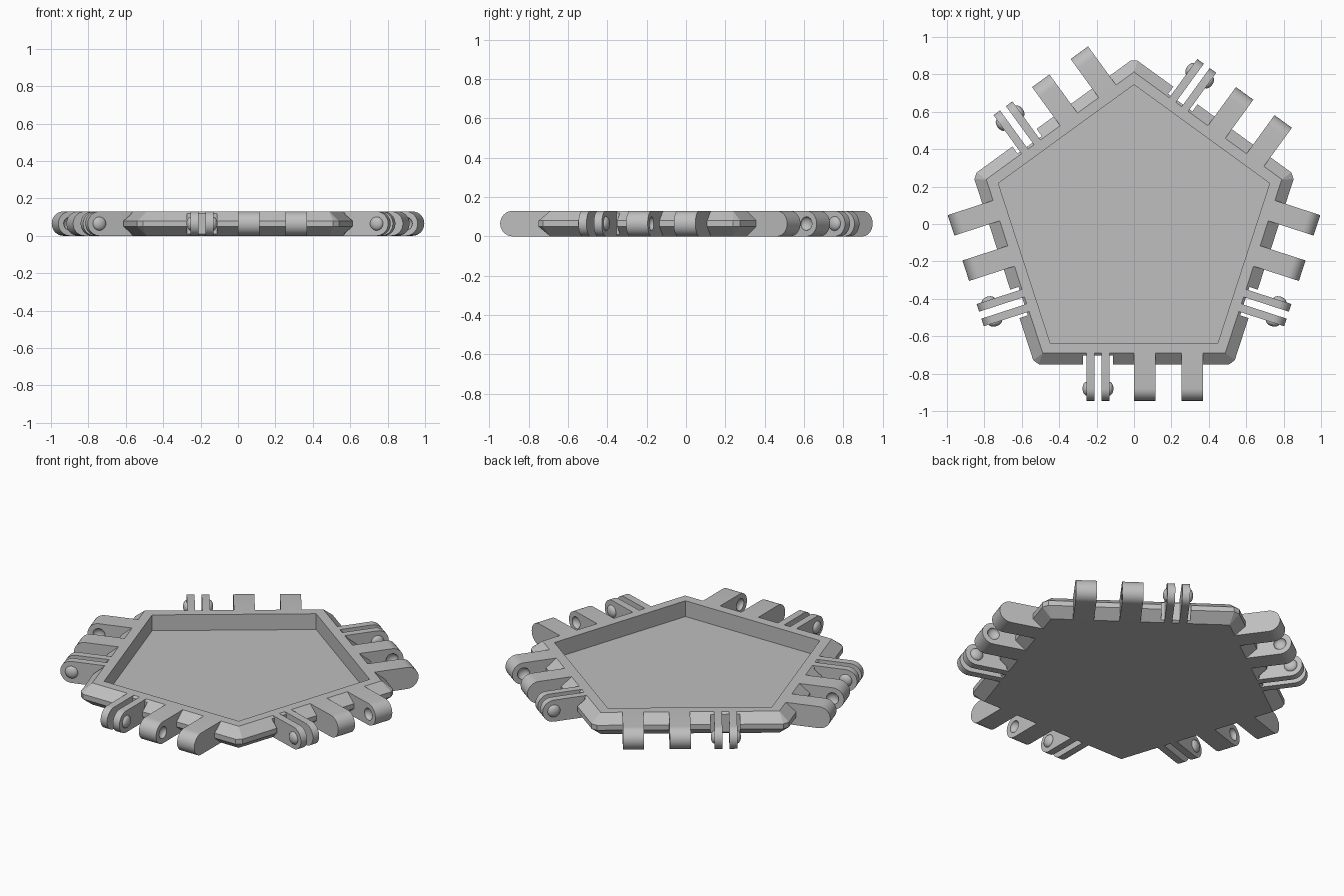
import bpy, bmesh, math
from mathutils import Matrix, Vector

if "Cube" in bpy.data.objects:
    bpy.data.objects.remove(bpy.data.objects["Cube"])

HEIGHT = 0.13
MID = HEIGHT / 2
CENTRE_Y = -0.018
INNER, RIM, RIDGE = 0.617, 0.672, 0.732   # distances from centre to side
PIVOT = 0.862                             # hinge axis distance

grey = bpy.data.materials.new("plain grey")
grey.use_nodes = True
colour = (0.52, 0.52, 0.52, 1)
grey.diffuse_color = colour
grey.node_tree.nodes["Principled BSDF"].inputs["Base Color"].default_value = colour


def finish(bm, name):
    bmesh.ops.recalc_face_normals(bm, faces=bm.faces)
    mesh = bpy.data.meshes.new(name)
    bm.to_mesh(mesh)
    bm.free()
    mesh.materials.append(grey)
    obj = bpy.data.objects.new(name, mesh)
    bpy.context.collection.objects.link(obj)
    return obj


def activate(obj):
    bpy.ops.object.select_all(action='DESELECT')
    obj.select_set(True)
    bpy.context.view_layer.objects.active = obj


def cut(obj, cutter):
    activate(obj)
    mod = obj.modifiers.new("cut", 'BOOLEAN')
    mod.operation, mod.solver, mod.object = 'DIFFERENCE', 'EXACT', cutter
    bpy.ops.object.modifier_apply(modifier=mod.name)
    bpy.data.objects.remove(cutter)


def smooth(obj):
    activate(obj)
    bpy.ops.object.shade_smooth_by_angle(angle=math.radians(35))


def side_matrix(index, mirrored):
    """Frame of one side: x runs along the side, -y points outwards."""
    m = Matrix.Translation((0, CENTRE_Y, 0)) @ Matrix.Rotation(math.radians(72 * index), 4, 'Z')
    return m @ Matrix.Diagonal((-1 if mirrored else 1, 1, 1, 1))


SIDES = [side_matrix(i, i > 1) for i in range(5)]


# Tray: stacked pentagon rings, with small flats on the ridge corners
def ring(bm, inradius, z, flat=0.0):
    radius = inradius / math.cos(math.pi / 5)
    half = radius * math.sin(math.pi / 5) - flat
    verts = []
    for i in range(5):
        m = side_matrix(i, False)
        for x in ((-half, half) if flat else (half,)):
            verts.append(bm.verts.new(m @ Vector((x, -inradius, z))))
    return verts


def pent_to_ridge(bm, pent, ridge):
    for i in range(5):
        a, b = ridge[2 * i], ridge[2 * i + 1]
        bm.faces.new((pent[i - 1], pent[i], b, a))
        bm.faces.new((pent[i], b, ridge[(2 * i + 2) % 10]))


def bridge(bm, a, b):
    for i in range(len(a)):
        bm.faces.new((a[i - 1], a[i], b[i], b[i - 1]))


bm = bmesh.new()
bottom = ring(bm, RIM, 0)
low = ring(bm, RIDGE, 0.05, 0.023)
high = ring(bm, RIDGE, 0.08, 0.023)
top = ring(bm, RIM, HEIGHT)
lip = ring(bm, INNER, HEIGHT)
floor = ring(bm, INNER, 0.035)
bm.faces.new(bottom)
bm.faces.new(floor)
pent_to_ridge(bm, bottom, low)
bridge(bm, low, high)
pent_to_ridge(bm, top, high)
bridge(bm, top, lip)
bridge(bm, lip, floor)
tray = finish(bm, "tray")

# Notches in the rim around each clip
bm = bmesh.new()
for m in SIDES:
    box = m @ Matrix.Translation((-0.192, -0.735, MID)) @ Matrix.Diagonal((0.16, 0.1, 0.3, 1))
    bmesh.ops.create_cube(bm, size=1, matrix=box)
cut(tray, finish(bm, "notch_cutter"))


# Hinge parts
def arm(bm, m, x0, x1):
    """Bar with a half-round end, spanning x0 to x1 along the side."""
    outline = [(-RIM, HEIGHT), (-RIM, 0)]
    for i in range(17):
        a = math.pi * i / 16
        outline.append((-PIVOT - MID * math.sin(a), MID - MID * math.cos(a)))
    ends = [[bm.verts.new(m @ Vector((x, y, z))) for y, z in outline] for x in (x0, x1)]
    bm.faces.new(ends[0])
    bm.faces.new(ends[1])
    bridge(bm, *ends)


def knob(bm, m, x, depth, radius):
    """Flattened ball centred on the hinge axis."""
    shape = m @ Matrix.Translation((x, -PIVOT, MID)) @ Matrix.Diagonal((depth, radius, radius, 1))
    shape = shape @ Matrix.Rotation(math.pi / 2, 4, 'Y')
    bmesh.ops.create_uvsphere(bm, u_segments=24, v_segments=12, radius=1, matrix=shape)


for number, m in enumerate(SIDES, 1):
    # Pair of lugs with sockets facing each other
    for label, x0, x1, socket in (("inner", 0.0, 0.115, 0.115), ("outer", 0.255, 0.37, 0.255)):
        bm = bmesh.new()
        arm(bm, m, x0, x1)
        lug = finish(bm, f"{label}_lug_{number}")
        bm = bmesh.new()
        knob(bm, m, socket, 0.024, 0.035)
        cut(lug, finish(bm, "socket_cutter"))
        smooth(lug)
    # Springy clip of two plates with outward knobs
    for label, x0, x1, face in (("left", -0.255, -0.212, -0.253), ("right", -0.173, -0.13, -0.132)):
        bm = bmesh.new()
        arm(bm, m, x0, x1)
        smooth(finish(bm, f"{label}_clip_plate_{number}"))
        bm = bmesh.new()
        knob(bm, m, face, 0.022, 0.037)
        smooth(finish(bm, f"{label}_clip_knob_{number}"))
